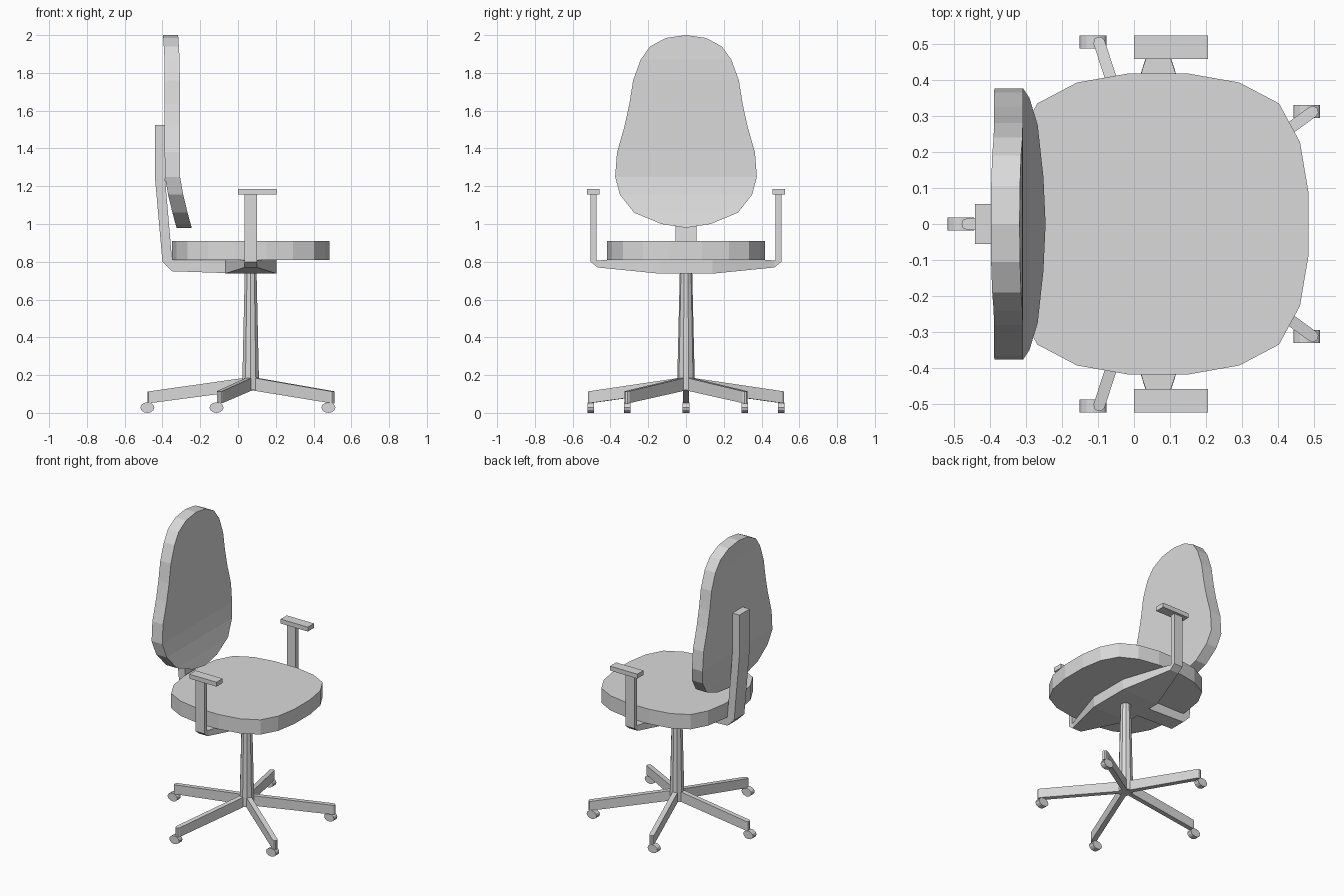
import bpy, bmesh, math

if "Cube" in bpy.data.objects:
    bpy.data.objects.remove(bpy.data.objects["Cube"])

CX = 0.067  # column axis

grey = bpy.data.materials.new("light_grey")
grey.diffuse_color = (0.7, 0.7, 0.7, 1)
grey.use_nodes = True
grey.node_tree.nodes["Principled BSDF"].inputs["Base Color"].default_value = grey.diffuse_color


def loft(name, rings):
    """Closed solid through a list of equal-length vertex rings."""
    bm = bmesh.new()
    vs = [[bm.verts.new(p) for p in r] for r in rings]
    n = len(vs[0])
    for a, b in zip(vs, vs[1:]):
        for i in range(n):
            j = (i + 1) % n
            bm.faces.new((a[i], a[j], b[j], b[i]))
    bm.faces.new(vs[0][::-1])
    bm.faces.new(vs[-1])
    bmesh.ops.recalc_face_normals(bm, faces=bm.faces)
    me = bpy.data.meshes.new(name)
    bm.to_mesh(me)
    bm.free()
    me.materials.append(grey)
    ob = bpy.data.objects.new(name, me)
    bpy.context.collection.objects.link(ob)
    return ob


def box(name, x0, x1, y0, y1, z0, z1):
    loft(name, [[(x0, y0, z), (x1, y0, z), (x1, y1, z), (x0, y1, z)] for z in (z0, z1)])


# Seat cushion: one quadrant of the outline, mirrored twice
q = [(0.417, 0.085), (0.393, 0.227), (0.335, 0.334), (0.225, 0.392), (0.083, 0.417)]
half = q + [(-x, y) for x, y in reversed(q)]
outline = half + [(x, -y) for x, y in reversed(half)]
loft("seat", [[(CX + x, y, z) for x, y in outline] for z in (0.81, 0.91)])

# Backrest: (half width, height, back x), built as bands so the bend stays clean
prof = [(0, 2.0, -.397), (.106, 1.985, -.396), (.19, 1.94, -.393), (.24, 1.87, -.389),
        (.28, 1.76, -.388), (.30, 1.635, -.388), (.325, 1.52, -.388), (.365, 1.38, -.388),
        (.375, 1.25, -.387), (.35, 1.155, -.37), (.275, 1.06, -.347),
        (.13, 1.0, -.331), (0, .98, -.325)]
bm = bmesh.new()
rows = []
for w, z, x in prof:
    ys = (-w, w) if w else (0,)
    rows.append([bm.verts.new((x, y, z)) for y in ys])
for a, b in zip(rows, rows[1:]):
    bm.faces.new(a + b[::-1])
bmesh.ops.recalc_face_normals(bm, faces=bm.faces)
res = bmesh.ops.extrude_face_region(bm, geom=bm.faces[:], use_keep_orig=True)
for v in res["geom"]:
    if isinstance(v, bmesh.types.BMVert):
        v.co.x += 0.08
bmesh.ops.recalc_face_normals(bm, faces=bm.faces)
me = bpy.data.meshes.new("backrest")
bm.to_mesh(me)
bm.free()
me.materials.append(grey)
bpy.context.collection.objects.link(bpy.data.objects.new("backrest", me))

# Back support bar: outer and inner points of the bent strip
bar = [((0, .738), (0, .808)), ((-.35, .75), (-.34, .808)), ((-.40, .80), (-.35, .82)),
       ((-.44, 1.25), (-.387, 1.25)), ((-.44, 1.525), (-.387, 1.525))]
loft("back_bar", [[(o[0], -.055, o[1]), (o[0], .055, o[1]), (i[0], .055, i[1]), (i[0], -.055, i[1])]
                  for o, i in bar])

# Arm bracket: post, bend, wide plate under the seat, mirrored to the other side
arm = [((.505, 1.16), (.475, 1.16), .035, .10), ((.505, .80), (.475, .805), .035, .10),
       ((.468, .77), (.465, .808), .035, .10), ((.14, .737), (.14, .81), -.07, .205)]


def section(o, i, x0, x1, s):
    return [(x0, s * o[0], o[1]), (x1, s * o[0], o[1]), (x1, s * i[0], i[1]), (x0, s * i[0], i[1])]


loft("arm_bracket", [section(*a, 1) for a in arm] + [section(*a, -1) for a in reversed(arm)])

# Armrest pads
for s, side in ((1, "back"), (-1, "front")):
    y0, y1 = sorted((s * .457, s * .523))
    box("armrest_" + side, 0, .205, y0, y1, 1.155, 1.185)

# Tapered column
loft("column", [[(CX + r * math.cos(math.radians(18 + 36 * k)), r * math.sin(math.radians(18 + 36 * k)), z)
                 for k in range(10)] for r, z in ((.046, .12), (.046, .185), (.033, .74))])

# Five legs with casters
for k in range(5):
    a = math.radians(36 + 72 * k)
    c, s = math.cos(a), math.sin(a)
    plan = [(0, -.016), (.53, -.016), (.541, -.011), (.545, 0), (.541, .011), (.53, .016), (0, .016)]

    def ring(z_hub, z_tip):
        return [(CX + r * c - t * s, r * s + t * c, z_hub + (z_tip - z_hub) * r / .545) for r, t in plan]

    loft("leg_%d" % (k + 1), [ring(.122, .05), ring(.19, .113)])
    px, py = CX + .53 * c - .017, .53 * s
    loft("caster_%d" % (k + 1),
         [[(px + .037 * math.cos(t * math.pi / 6), py + w, .028 + .028 * math.sin(t * math.pi / 6))
           for t in range(12)] for w in (-.018, .018)])
